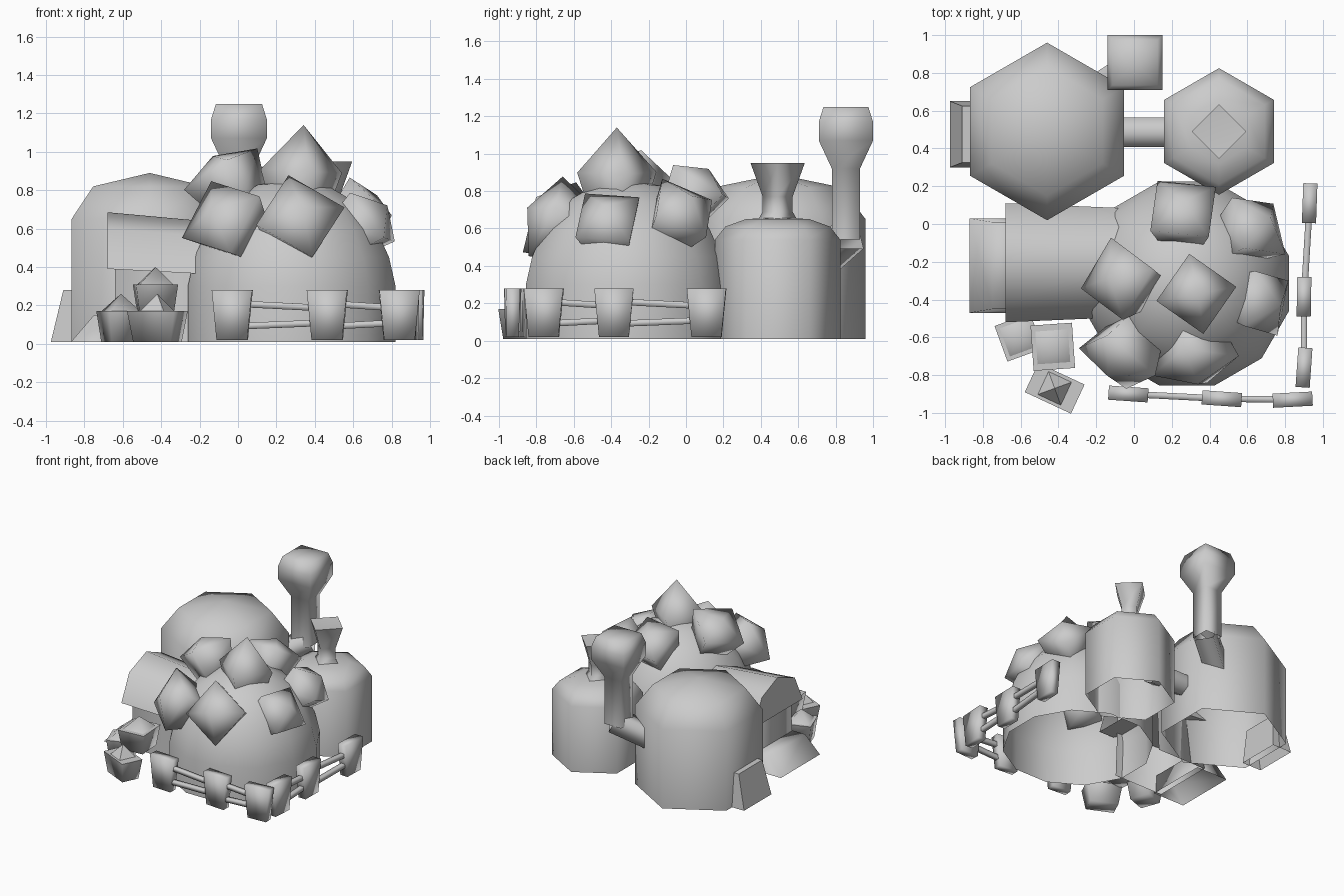
import bpy, math
from math import radians, pi
from mathutils import Vector, Matrix

if "Cube" in bpy.data.objects:
    bpy.data.objects.remove(bpy.data.objects["Cube"])


def make(name, verts, faces, matrix=Matrix(), angle=65):
    me = bpy.data.meshes.new(name)
    me.from_pydata([matrix @ Vector(v) for v in verts], [], faces)
    me.update()
    ob = bpy.data.objects.new(name, me)
    bpy.context.collection.objects.link(ob)
    bpy.ops.object.select_all(action='DESELECT')
    ob.select_set(True)
    bpy.context.view_layer.objects.active = ob
    bpy.ops.object.shade_smooth_by_angle(angle=radians(angle))
    return ob


def lathe(name, profile, n, loc, direction=(0, 0, 1), twist=0, angle=65):
    """Turn (radius, height) points with n sides; radius 0 closes to a point."""
    verts, faces, rings = [], [], []
    for r, z in profile:
        k = 1 if r == 0 else n
        rings.append([len(verts) + i for i in range(k)])
        verts += [(r * math.cos(2 * pi * i / n), r * math.sin(2 * pi * i / n), z) for i in range(k)]
    for a, b in zip(rings, rings[1:]):
        for i in range(n):
            j = (i + 1) % n
            f = [a[i % len(a)], a[j % len(a)], b[j % len(b)], b[i % len(b)]]
            faces.append(list(dict.fromkeys(f)))
    rot = Vector(direction).to_track_quat('Z', 'Y').to_matrix().to_4x4()
    m = Matrix.Translation(loc) @ rot @ Matrix.Rotation(radians(twist), 4, 'Z')
    return make(name, verts, faces, m, angle)


def pipe(name, a, b, r, n=4, twist=45):
    """Open-ended bar between two points."""
    d = Vector(b) - Vector(a)
    return lathe(name, [(r, 0), (r, d.length)], n, a, d, twist, 95)


def tapered_box(name, loc, bottom, top, height, turn=0, shift=0, skip=(), angle=95):
    """Box with different bottom and top sizes; skip lists faces to leave open."""
    verts = []
    for (w, d), z, s in ((bottom, 0, 0), (top, height, shift)):
        verts += [(s + x * w / 2, y * d / 2, z) for x, y in ((-1, -1), (1, -1), (1, 1), (-1, 1))]
    faces = [(3, 2, 1, 0), (4, 5, 6, 7)] + [(i, (i + 1) % 4, (i + 1) % 4 + 4, i + 4) for i in range(4)]
    m = Matrix.Translation(loc) @ Matrix.Rotation(radians(turn), 4, 'Z')
    return make(name, verts, [f for i, f in enumerate(faces) if i not in skip], m, angle)


# Main dome, open underneath
lathe("dome", [(0.56, 0.01), (0.56, 0.3), (0.525, 0.45), (0.455, 0.6), (0.34, 0.74), (0.18, 0.83), (0, 0.86)],
      12, (0.28, -0.315, 0), twist=15)

# Stones studding the dome: ring centre, outward direction, twist, radius, tip height
stones = [((0.33, -0.37, 0.90), (0.05, 0, 1), 10, 0.215, 0.24),
          ((-0.09, -0.29, 0.91), (-0.45, 0.1, 0.75), 24, 0.225, 0.08),
          ((-0.09, -0.73, 0.66), (-0.4, -0.6, 0.35), 30, 0.24, 0.10),
          ((0.325, -0.75, 0.665), (0.1, -0.75, 0.35), 12, 0.24, 0.11),
          ((0.70, -0.42, 0.66), (0.7, -0.1, 0.55), 40, 0.21, 0.10),
          ((0.66, -0.01, 0.71), (0.6, 0.4, 0.6), 15, 0.21, 0.10),
          ((0.26, 0.08, 0.85), (0.0, 0.45, 0.75), 38, 0.22, 0.08)]
for i, (c, d, t, r, h) in enumerate(stones):
    lathe(f"dome_stone_{i + 1}", [(0, -0.38), (r * 0.7, -0.2), (r, 0), (0, h)], 4, c, d, t, 80)

# Two six-sided silos with sloped caps
lathe("large_silo", [(0.47, 0.01), (0.47, 0.65), (0.34, 0.82), (0, 0.89)], 6, (-0.46, 0.49, 0), twist=30)
lathe("small_silo", [(0.335, 0.01), (0.335, 0.54), (0.28, 0.61), (0.17, 0.65), (0, 0.66)], 6,
      (0.45, 0.49, 0), twist=30)
lathe("silo_funnel", [(0.12, 0.62), (0.08, 0.69), (0.08, 0.77), (0.145, 0.95), (0, 0.94)], 4,
      (0.45, 0.49, 0), angle=95)
pipe("silo_connector", (-0.12, 0.485, 0.32), (0.24, 0.485, 0.32), 0.09, 6, 30)

# Chimney with swollen head and a bent foot entering the large silo
q = 2 ** 0.5
lathe("chimney", [(0.075 * q, 0.54), (0.075 * q, 0.92), (0.145 * q, 1.07), (0.145 * q, 1.17),
                  (0.12 * q, 1.25), (0, 1.25)], 4, (0.005, 0.855, 0), twist=45, angle=95)
pipe("chimney_foot", (-0.24, 0.69, 0.40), (0.04, 0.87, 0.56), 0.105)

# Side hatch on the large silo
tapered_box("silo_hatch", (-0.89, 0.475, 0.01), (0.17, 0.35), (0.09, 0.30), 0.27, shift=0.025, skip=(0,), angle=40)

# Entrance porch: arched roof, open passage walls and ramp
arch = [(-0.32, 0.39), (-0.22, 0.6), (0, 0.685), (0.2, 0.6), (0.31, 0.39)]
verts = [(-0.68, -0.2 + y, z) for y, z in arch] + [(-0.08, -0.2 + y * 0.92, z * 0.92) for y, z in arch]
make("porch_roof", verts, [(i, i + 1, i + 6, i + 5) for i in range(4)] +
     [(4, 0, 5, 9), (4, 3, 2, 1, 0)], angle=50)
tapered_box("porch_walls", (-0.42, -0.2, 0.01), (0.44, 0.5), (0.44, 0.46), 0.40, skip=(0, 1, 3))
tapered_box("porch_ramp", (-0.73, -0.22, 0.01), (0.28, 0.5), (0.16, 0.46), 0.14, shift=0.06, skip=(0,))

# Crates with heaped contents, the third stacked on the others
for i, (x, y, z, w, d, t) in enumerate([(-0.61, -0.6, 0.01, 0.2, 0.2, 20),
                                        (-0.42, -0.87, 0.01, 0.27, 0.17, -25),
                                        (-0.43, -0.65, 0.15, 0.22, 0.24, 4)]):
    tapered_box(f"crate_{i + 1}", (x, y, z), (w * 0.8, d * 0.8), (w, d), 0.16, t)
    lathe(f"crate_contents_{i + 1}", [(min(w, d) * 0.62, 0.15), (0, 0.25)], 4, (x, y, z), twist=45 + t)

# Fence posts along the front and right, joined by crooked rails
posts = [(-0.03, -0.9, -4), (0.465, -0.925, -4), (0.84, -0.93, 3),
         (0.9, -0.76, 86), (0.9, -0.385, 89), (0.93, 0.11, 88)]
for i, (x, y, t) in enumerate(posts):
    tapered_box(f"fence_post_{i + 1}", (x, y, 0.02), (0.16, 0.065), (0.21, 0.075), 0.26, t)
for i, (a, b) in enumerate(zip(posts, posts[1:])):
    if i != 2:
        for z1, z2 in ((0.21, 0.185), (0.09, 0.11)):
            pipe(f"fence_rail_{i + 1}", (a[0], a[1], z1), (b[0], b[1], z2), 0.024)
